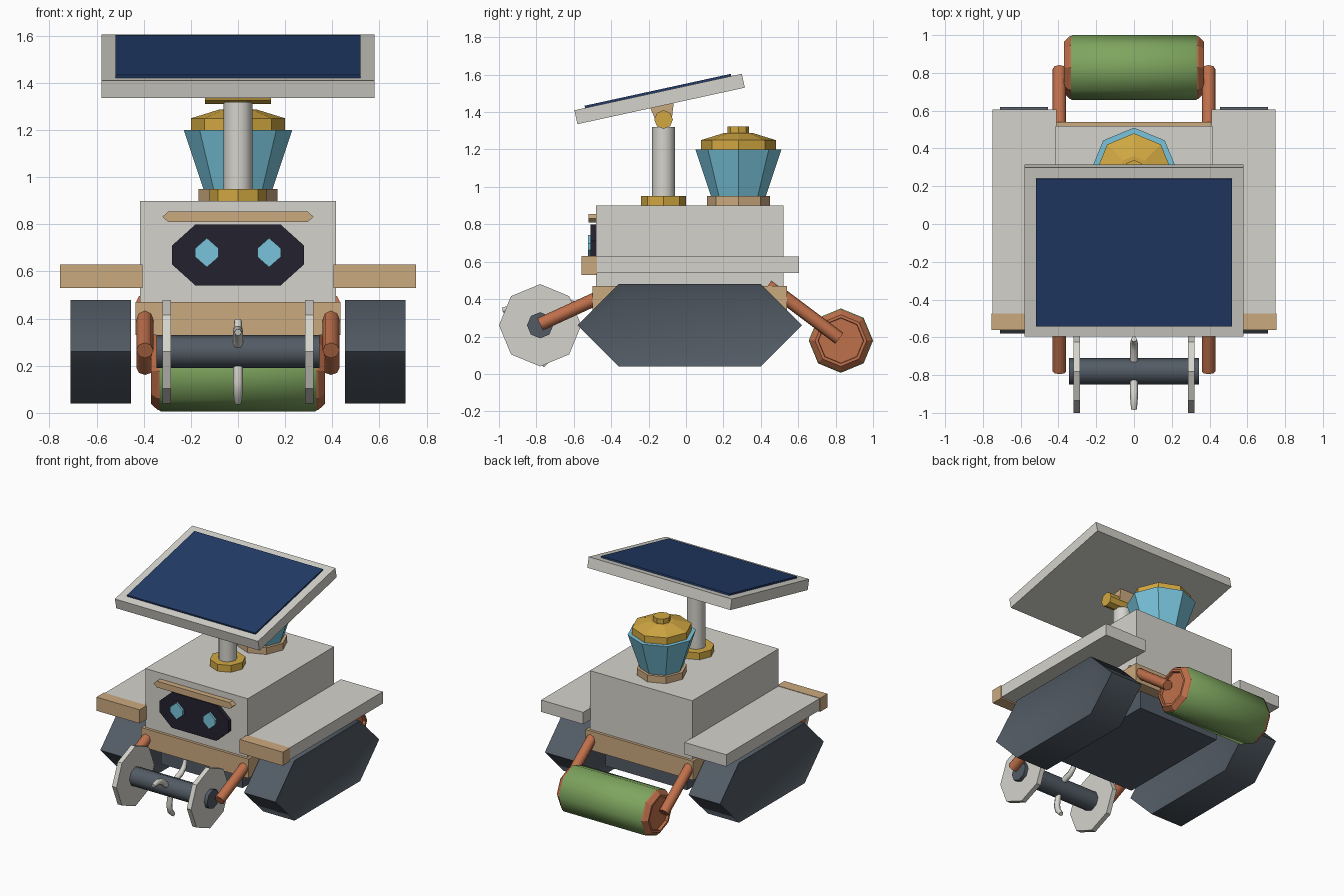
import bpy, bmesh
from math import radians, pi, cos, sin
from mathutils import Vector, Matrix

old = bpy.data.objects.get("Cube")
if old:
    bpy.data.objects.remove(old, do_unlink=True)


def material(name, r, g, b):
    m = bpy.data.materials.new(name)
    m.use_nodes = True
    m.diffuse_color = (r, g, b, 1)
    m.node_tree.nodes["Principled BSDF"].inputs["Base Color"].default_value = (r, g, b, 1)
    return m


WHITE = material("off_white", 0.66, 0.65, 0.60)
SLATE = material("dark_slate", 0.085, 0.105, 0.13)
SCREEN = material("screen_black", 0.017, 0.016, 0.028)
SOLAR = material("solar_blue", 0.016, 0.045, 0.14)
CYAN = material("light_cyan", 0.19, 0.55, 0.71)
GOLD = material("gold", 0.64, 0.39, 0.055)
TAN = material("tan", 0.60, 0.40, 0.215)
COPPER = material("copper", 0.52, 0.16, 0.07)
GREEN = material("green", 0.21, 0.38, 0.115)


def finish(name, bm, mat, smooth=0, matrix=None):
    """Turn a bmesh into a named object with one colour."""
    if matrix:
        bm.transform(matrix)
    bmesh.ops.recalc_face_normals(bm, faces=bm.faces)
    mesh = bpy.data.meshes.new(name)
    bm.to_mesh(mesh)
    bm.free()
    mesh.materials.append(mat)
    if smooth:
        mesh.shade_smooth()
        mesh.set_sharp_from_angle(angle=radians(smooth))
    ob = bpy.data.objects.new(name, mesh)
    bpy.context.collection.objects.link(ob)
    return ob


def box(name, x, y, z, mat, matrix=None):
    """Box from (low, high) ranges."""
    bm = bmesh.new()
    bmesh.ops.create_cube(bm, size=1)
    for v in bm.verts:
        for i, (lo, hi) in enumerate((x, y, z)):
            v.co[i] = hi if v.co[i] > 0 else lo
    return finish(name, bm, mat, 0, matrix)


def prism(name, pts, axis, lo, hi, mat, inset=None, smooth=0):
    """Extrude a closed profile along x or y; inset sinks a panel in both caps."""
    bm = bmesh.new()
    place = (lambda a, b, t: (t, a, b)) if axis == "x" else (lambda a, b, t: (a, t, b))
    rings = [[bm.verts.new(place(a, b, t)) for a, b in pts] for t in (lo, hi)]
    caps = [bm.faces.new(r) for r in rings]
    n = len(pts)
    for i in range(n):
        j = (i + 1) % n
        bm.faces.new((rings[0][i], rings[0][j], rings[1][j], rings[1][i]))
    bmesh.ops.recalc_face_normals(bm, faces=bm.faces)
    if inset:
        bmesh.ops.inset_individual(bm, faces=caps, thickness=inset[0], depth=-inset[1])
    return finish(name, bm, mat, smooth)


def lathe(name, profile, axis, centre, mat, sides=8, smooth=0, matrix=None):
    """Stack rings of (radius, height) along x or z and cap the ends."""
    bm = bmesh.new()
    rings = []
    for r, t in profile:
        ring = []
        for i in range(sides):
            a = 2 * pi * i / sides
            co = (t, r * cos(a), r * sin(a)) if axis == "x" else (r * cos(a), r * sin(a), t)
            ring.append(bm.verts.new(Vector(co) + Vector(centre)))
        rings.append(ring)
    for lower, upper in zip(rings, rings[1:]):
        for i in range(sides):
            j = (i + 1) % sides
            bm.faces.new((lower[i], lower[j], upper[j], upper[i]))
    bm.faces.new(rings[0])
    bm.faces.new(rings[-1])
    return finish(name, bm, mat, smooth, matrix)


def rod(name, a, b, radius, mat):
    a, b = Vector(a), Vector(b)
    m = Matrix.Translation(a) @ (b - a).to_track_quat("Z", "Y").to_matrix().to_4x4()
    return lathe(name, [(radius, 0), (radius, (b - a).length)], "z", (0, 0, 0), mat, 8, 50, m)


def mirrored_points(half):
    """Complete a profile from its upper-right quarter."""
    top = half + [(-a, b) for a, b in reversed(half)]
    return top + [(-a, -b) for a, b in top]


def shifted(pts, da, db):
    return [(a + da, b + db) for a, b in pts]


# Body and chassis
box("body", (-0.415, 0.415), (-0.48, 0.52), (0.46, 0.90), WHITE)
box("belt", (-0.435, 0.435), (-0.50, 0.54), (0.33, 0.47), TAN)
box("chassis", (-0.33, 0.33), (-0.42, 0.46), (0.20, 0.34), SLATE)

# Face
screen = mirrored_points([(0.28, 0.04), (0.18, 0.13)])
prism("screen", shifted(screen, 0, 0.67), "y", -0.51, -0.47, SCREEN)
brow = [(0.32, 0), (0.295, 0.023), (-0.295, 0.023), (-0.32, 0), (-0.295, -0.023), (0.295, -0.023)]
prism("brow", shifted(brow, 0, 0.832), "y", -0.52, -0.47, TAN)
eye = [(0, 0.062), (0.05, 0.018), (0.05, -0.018), (0, -0.062), (-0.05, -0.018), (-0.05, 0.018)]

# Paired parts
track = mirrored_points([(0.60, 0), (0.38, 0.22)])
track = [p for i, p in enumerate(track) if i not in (3, 7)]
for side, s in (("left", 1), ("right", -1)):
    def span(a, b):
        return tuple(sorted((s * a, s * b)))

    prism(side + "_eye", shifted(eye, s * 0.132, 0.68), "y", -0.525, -0.505, CYAN)
    outline = [(0.60, 0), (0.38, 0.22), (-0.38, 0.22), (-0.60, 0), (-0.38, -0.22), (0.38, -0.22)]
    prism(side + "_track", shifted(outline, 0.02, 0.26), "x", *span(0.455, 0.71), SLATE,
          inset=(0.06, 0.02), smooth=50)
    box(side + "_fender", span(0.41, 0.75), (-0.48, 0.605), (0.54, 0.627), WHITE)
    box(side + "_fender_front", span(0.405, 0.755), (-0.56, -0.475), (0.53, 0.63), TAN)
    rod(side + "_front_arm", (s * 0.395, -0.42, 0.43), (s * 0.395, -0.78, 0.265), 0.036, COPPER)
    rod(side + "_rear_arm", (s * 0.395, 0.44, 0.475), (s * 0.395, 0.82, 0.19), 0.036, COPPER)
    lathe(side + "_reel_disc", [(0.22, s * 0.285), (0.22, s * 0.32)], "x", (0, -0.78, 0.26), WHITE)
    # Drum end with a sunken centre
    lathe(side + "_drum_cap",
          [(0.168, s * 0.33), (0.165, s * 0.342), (0.138, s * 0.37), (0.122, s * 0.37), (0.12, s * 0.35)],
          "x", (0, 0.828, 0.178), COPPER)

# Front reel with three hooks
lathe("reel_roller", [(0.07, -0.345), (0.07, 0.345)], "x", (0, -0.78, 0.26), SLATE, smooth=50)
for k in range(3):
    a = radians(30 + 120 * k)
    radial, turn = Vector((0, cos(a), sin(a))), Vector((0, -sin(a), cos(a)))
    curve = bpy.data.curves.new("hook", "CURVE")
    curve.dimensions = "3D"
    curve.bevel_depth = 0.022
    curve.bevel_resolution = 1
    curve.use_fill_caps = True
    path = curve.splines.new("POLY")
    steps = [(0.05, 0, 1), (0.13, -0.015, 1), (0.175, -0.005, 0.9), (0.215, 0.03, 0.7)]
    path.points.add(len(steps) - 1)
    for p, (r, t, w) in zip(path.points, steps):
        p.co = (*(Vector((0, -0.78, 0.26)) + radial * r + turn * t), 1)
        p.radius = w
    curve.materials.append(WHITE)
    hook = bpy.data.objects.new("reel_hook", curve)
    bpy.context.collection.objects.link(hook)

# Rear drum
lathe("rear_drum", [(0.16, -0.342), (0.172, -0.328), (0.172, 0.328), (0.16, 0.342)],
      "x", (0, 0.828, 0.178), GREEN, smooth=50)

# Hopper with lid
at = (0, 0.28, 0)
lathe("hopper_base", [(0.168, 0.895), (0.168, 0.95)], "z", at, TAN)
lathe("hopper", [(0.145, 0.945), (0.23, 1.20)], "z", at, CYAN)
lathe("hopper_lid", [(0.20, 1.195), (0.20, 1.25), (0.08, 1.287)], "z", at, GOLD)
lathe("lid_knob", [(0.058, 1.28), (0.058, 1.322)], "z", at, GOLD)

# Mast and pivot
at = (0, -0.12, 0)
lathe("mast_base", [(0.12, 0.895), (0.12, 0.95)], "z", at, GOLD)
lathe("mast", [(0.062, 0.94), (0.062, 1.32)], "z", at, WHITE, 12, 50)
lathe("pivot", [(0.05, -0.14), (0.05, 0.14)], "x", (0, -0.12, 1.36), GOLD)
prism("pivot_bracket", [(-0.195, 1.43), (-0.065, 1.455), (-0.075, 1.37), (-0.10, 1.33), (-0.15, 1.33)],
      "x", -0.06, 0.06, TAN)

# Tilted solar panel
tilt = Matrix.Translation((0, -0.141, 1.47)) @ Matrix.Rotation(radians(12.3), 4, "X")
box("panel_frame", (-0.58, 0.58), (-0.458, 0.458), (-0.038, 0.038), WHITE, tilt)
box("panel_cells", (-0.52, 0.52), (-0.40, 0.40), (0.03, 0.05), SOLAR, tilt)
